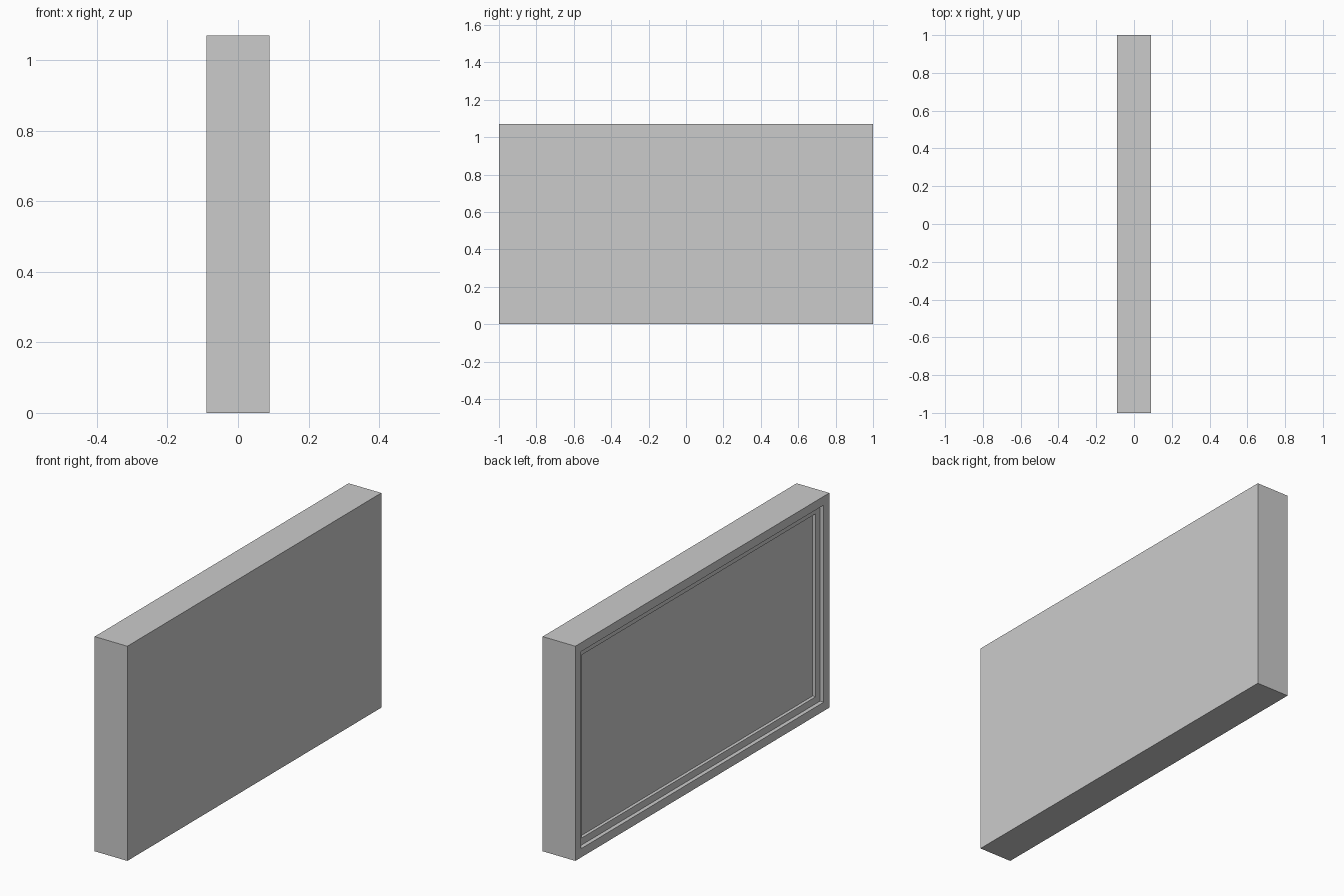
import bpy, bmesh
from mathutils import Matrix, Vector

if "Cube" in bpy.data.objects:
    bpy.data.objects.remove(bpy.data.objects["Cube"])

DEPTH, WIDTH, HEIGHT = 0.18, 2.0, 1.07
# (border width, recess depth) of each step, from the rim inwards
STEPS = [(0.044, 0.02), (0.035, 0.016)]

# solid slab standing on the floor
bm = bmesh.new()
bmesh.ops.create_cube(
    bm, size=1,
    matrix=Matrix.Translation((0, 0, HEIGHT / 2)) @ Matrix.Diagonal((DEPTH, WIDTH, HEIGHT, 1)))
bm.normal_update()
face = min(bm.faces, key=lambda f: f.calc_center_median().x)

# stepped rectangular recess in the -x side
for border, recess in STEPS:
    bmesh.ops.inset_region(bm, faces=[face], thickness=border, use_even_offset=True)
    face = bmesh.ops.extrude_discrete_faces(bm, faces=[face])["faces"][0]
    bmesh.ops.translate(bm, verts=face.verts, vec=Vector((recess, 0, 0)))
    bm.normal_update()

mesh = bpy.data.meshes.new("framed_panel")
bm.to_mesh(mesh)
bm.free()
panel = bpy.data.objects.new("framed_panel", mesh)
bpy.context.collection.objects.link(panel)
